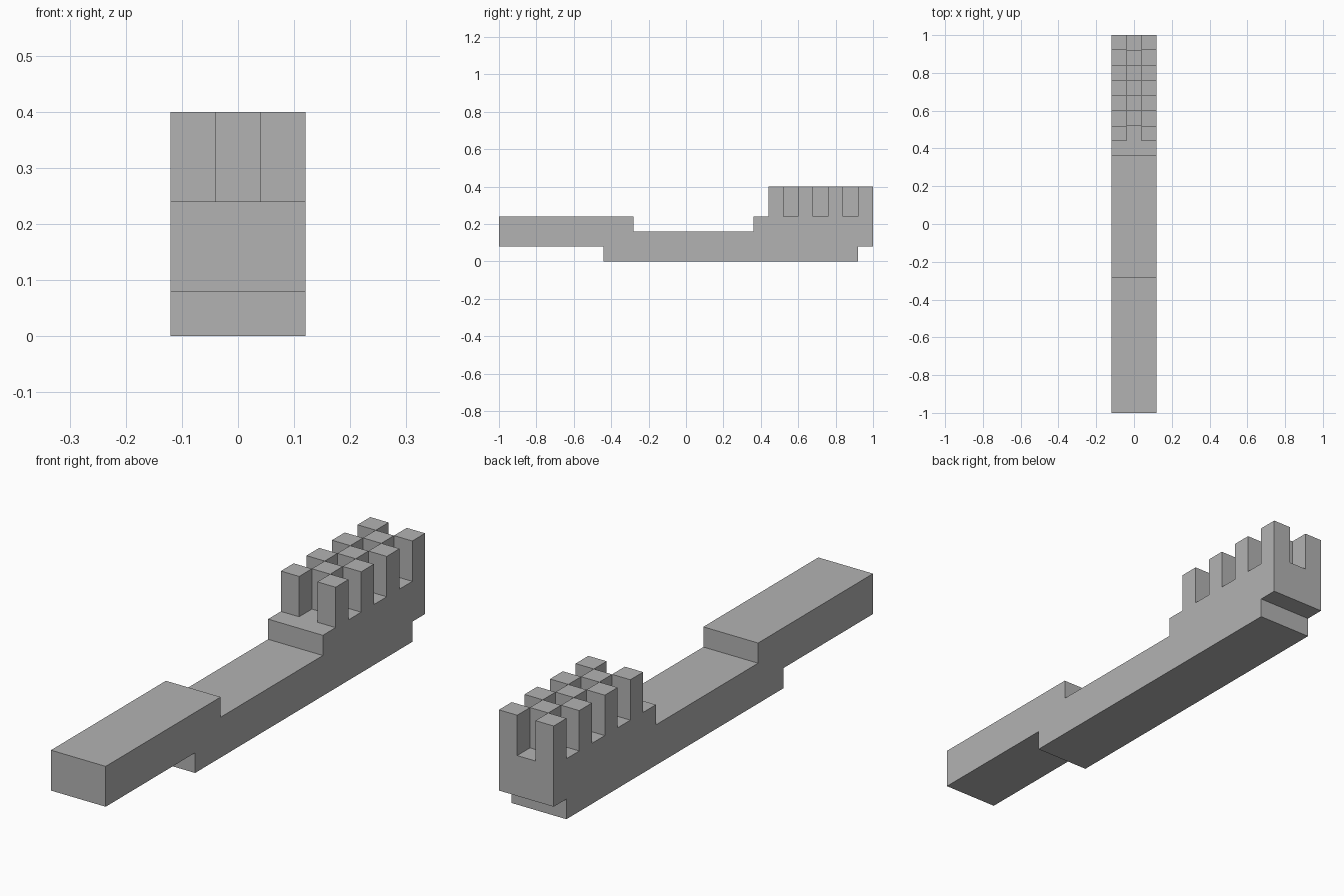
import bpy
import bmesh
from mathutils import Matrix, Vector

cube = bpy.data.objects.get("Cube")
if cube:
    bpy.data.objects.remove(cube, do_unlink=True)

UNIT = 0.08          # the whole brush sits on this block grid
HALF_WIDTH = 0.12

grey = bpy.data.materials.new("plain grey")
grey.use_nodes = True
colour = (0.45, 0.45, 0.45, 1)
grey.diffuse_color = colour
grey.node_tree.nodes["Principled BSDF"].inputs["Base Color"].default_value = colour


def make_object(name, bm):
    bmesh.ops.recalc_face_normals(bm, faces=bm.faces)
    mesh = bpy.data.meshes.new(name)
    bm.to_mesh(mesh)
    bm.free()
    mesh.materials.append(grey)
    obj = bpy.data.objects.new(name, mesh)
    bpy.context.collection.objects.link(obj)
    return obj


# Handle, neck and head: one side profile (y, z) extruded across the width
profile = [(-1, 0.08), (-0.44, 0.08), (-0.44, 0), (0.92, 0), (0.92, 0.08),
           (1, 0.08), (1, 0.24), (0.36, 0.24), (0.36, 0.16),
           (-0.28, 0.16), (-0.28, 0.24), (-1, 0.24)]
bm = bmesh.new()
side = bm.faces.new([bm.verts.new((-HALF_WIDTH, y, z)) for y, z in profile])
extruded = bmesh.ops.extrude_face_region(bm, geom=[side], use_keep_orig=True)
moved = [v for v in extruded["geom"] if isinstance(v, bmesh.types.BMVert)]
bmesh.ops.translate(bm, verts=moved, vec=(2 * HALF_WIDTH, 0, 0))
make_object("handle_and_head", bm)

# Bristle tufts: checkerboard of three columns and seven rows
bm = bmesh.new()
for row in range(7):
    for column in (-1, 0, 1):
        if (row + column) % 2 == 0:
            continue
        centre = Vector((column * UNIT, 0.48 + row * UNIT, 0.32))
        size = Matrix.Diagonal((UNIT, UNIT, 2 * UNIT, 1))
        bmesh.ops.create_cube(bm, size=1, matrix=Matrix.Translation(centre) @ size)
# Open the hidden undersides that rest on the head
hidden = [f for f in bm.faces if f.calc_center_median().z < 0.25]
bmesh.ops.delete(bm, geom=hidden, context="FACES")
make_object("bristle_tufts", bm)
